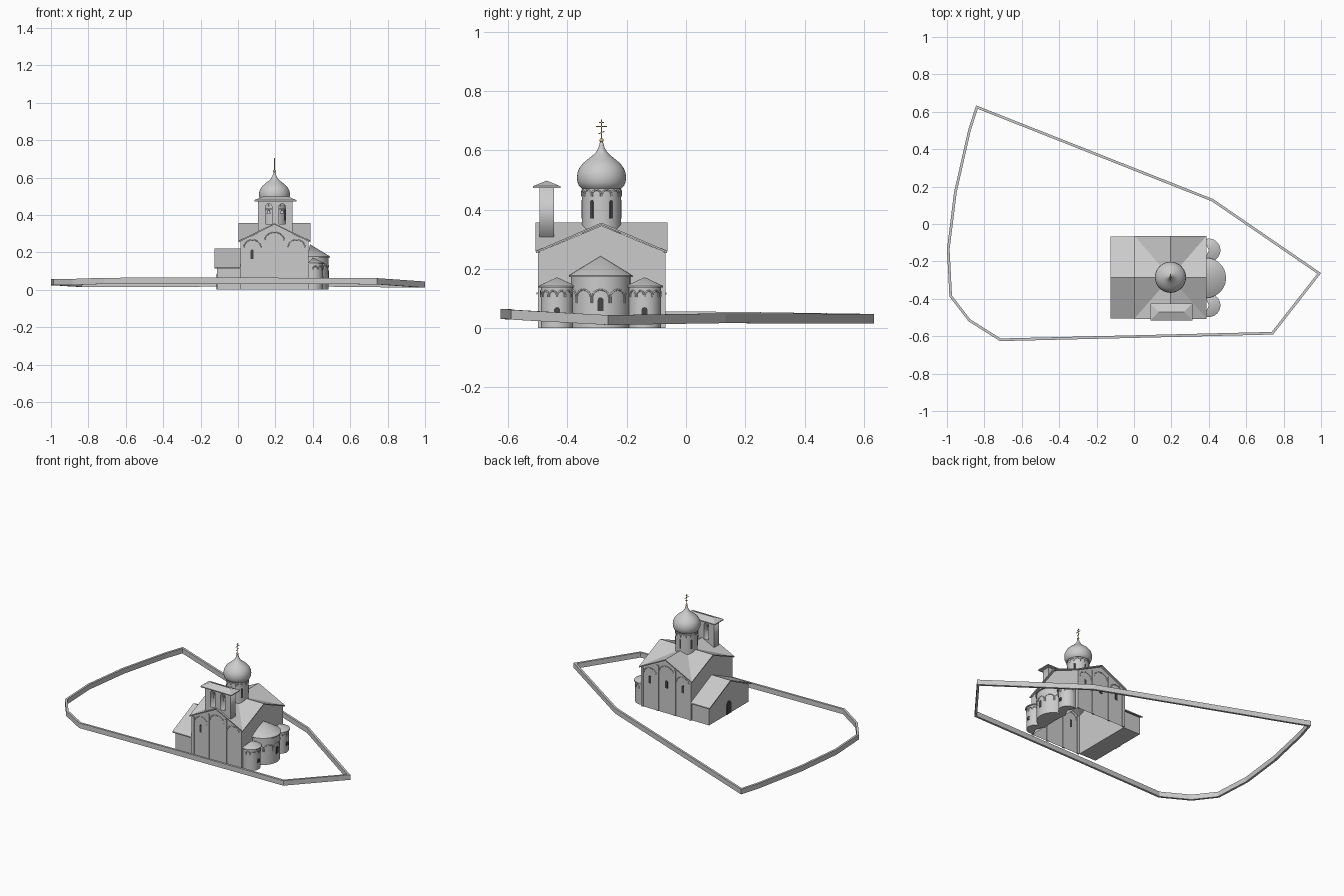
import bpy, bmesh
from math import pi, sin, cos, radians
from mathutils import Vector

if "Cube" in bpy.data.objects:
    bpy.data.objects.remove(bpy.data.objects["Cube"])

CX, CY = 0.195, -0.285


def material(name, rgb):
    m = bpy.data.materials.new(name)
    m.diffuse_color = (*rgb, 1)
    m.use_nodes = True
    m.node_tree.nodes["Principled BSDF"].inputs["Base Color"].default_value = m.diffuse_color
    return m


GOLD = material("gold", (0.65, 0.48, 0.2))
DARK = material("dark_opening", (0.06, 0.06, 0.06))


def mesh(name, verts, faces, mat=None, smooth=False):
    me = bpy.data.meshes.new(name)
    me.from_pydata(verts, [], faces)
    bm = bmesh.new()
    bm.from_mesh(me)
    bmesh.ops.remove_doubles(bm, verts=bm.verts, dist=1e-6)
    bmesh.ops.recalc_face_normals(bm, faces=bm.faces)
    bm.to_mesh(me)
    bm.free()
    ob = bpy.data.objects.new(name, me)
    bpy.context.collection.objects.link(ob)
    if mat:
        me.materials.append(mat)
    if smooth:
        select(ob)
        bpy.ops.object.shade_smooth_by_angle(angle=radians(35))
    return ob


def select(ob):
    bpy.ops.object.select_all(action='DESELECT')
    ob.select_set(True)
    bpy.context.view_layer.objects.active = ob


def box(name, lo, hi, mat=None):
    v = [(x, y, z) for x in (lo[0], hi[0]) for y in (lo[1], hi[1]) for z in (lo[2], hi[2])]
    f = [(0, 1, 3, 2), (4, 6, 7, 5), (0, 4, 5, 1), (2, 3, 7, 6), (0, 2, 6, 4), (1, 5, 7, 3)]
    return mesh(name, v, f, mat)


def prism_x(name, yz, x0, x1):
    n = len(yz)
    v = [(x, y, z) for x in (x0, x1) for y, z in yz]
    f = [tuple(range(n)), tuple(range(n, 2 * n))]
    f += [(i, (i + 1) % n, n + (i + 1) % n, n + i) for i in range(n)]
    return mesh(name, v, f)


def lathe(name, profile, cx, cy, a0=0, a1=360, n=32, mat=None):
    v, f, k = [], [], len(profile)
    for i in range(n + 1):
        a = radians(a0 + (a1 - a0) * i / n)
        v += [(cx + r * cos(a), cy + r * sin(a), z) for r, z in profile]
    for i in range(n):
        for j in range(k - 1):
            f.append((i * k + j, (i + 1) * k + j, (i + 1) * k + j + 1, i * k + j + 1))
    ob = mesh(name, v, f, mat)
    bm = bmesh.new()
    bm.from_mesh(ob.data)
    bmesh.ops.dissolve_degenerate(bm, dist=1e-6, edges=bm.edges)
    bm.to_mesh(ob.data)
    bm.free()
    select(ob)
    bpy.ops.object.shade_smooth_by_angle(angle=radians(35))
    return ob


def curve(name, loops, cyclic, **props):
    cu = bpy.data.curves.new(name, 'CURVE')
    for k, val in props.items():
        setattr(cu, k, val)
    for pts in loops:
        sp = cu.splines.new('POLY')
        sp.points.add(len(pts) - 1)
        for p, q in zip(sp.points, pts):
            p.co = (q[0], q[1], q[2] if len(q) > 2 else 0, 1)
        sp.use_cyclic_u = cyclic
    ob = bpy.data.objects.new(name, cu)
    bpy.context.collection.objects.link(ob)
    return ob


def to_mesh(ob):
    select(ob)
    bpy.ops.object.convert(target='MESH')
    return bpy.context.object


def arch(cx, z0, w, h, n=10):
    r = w / 2
    return [(cx - r, z0), (cx + r, z0)] + [
        (cx + r * cos(pi * i / n), z0 + h - r + r * sin(pi * i / n)) for i in range(n + 1)]


def plate(name, loops, depth, loc, angle, mat=None):
    # flat outline standing upright and facing outward at the given angle
    ob = curve(name, loops, True, dimensions='2D', fill_mode='BOTH', extrude=depth / 2)
    ob.location = loc
    ob.rotation_euler = (pi / 2, 0, radians(angle) + pi / 2)
    ob = to_mesh(ob)
    if mat:
        ob.data.materials.append(mat)
    return ob


def window(name, x, y, z, w, h, angle):
    plate(name, [arch(0, 0, w, h)], 0.005, (x, y, z), angle, DARK)


def arcade(name, cx, cy, r, z_low, z_spring, rise, n, a0, a1):
    # raised rib of small arches wrapped round a cylinder
    loops, step = [], (a1 - a0) / n
    for i in range(n):
        mid = a0 + step * (i + 0.5)
        pts = [(-0.46, z_low)] + [(-0.46 * cos(pi * t / 8), z_spring + rise * sin(pi * t / 8))
                                  for t in range(9)] + [(0.46, z_low)]
        loops.append([(cx + r * cos(radians(mid + u * step)), cy + r * sin(radians(mid + u * step)), z)
                      for u, z in pts])
    return to_mesh(curve(name, loops, False, dimensions='3D', bevel_depth=0.003, bevel_resolution=1))


def cross_gable(x, y, z_eave, z_ridge):
    corners = [(CX + sx * x, CY + sy * y, z_eave) for sx, sy in ((-1, -1), (1, -1), (1, 1), (-1, 1))]
    mids = [(CX, CY - y, z_ridge), (CX + x, CY, z_ridge), (CX, CY + y, z_ridge), (CX - x, CY, z_ridge)]
    return corners, mids


# Main hall: four gabled walls, open underneath
c, m = cross_gable(0.182, 0.21, 0.258, 0.346)
base = [(x, y, 0) for x, y, z in c]
mesh("hall_walls", base + c + m, [(i, (i + 1) % 4, 4 + (i + 1) % 4, 8 + i, 4 + i) for i in range(4)])
c, m = cross_gable(0.193, 0.222, 0.26, 0.356)
roof = mesh("hall_roof", c + m + [(CX, CY, 0.356)],
            [f for i in range(4) for f in ((i, 4 + i, 8), (4 + i, (i + 1) % 4, 8))])
mod = roof.modifiers.new("thickness", 'SOLIDIFY')
mod.thickness = 0.007

# Wall strips, blind arches and windows on the long sides
for side, s in (("front", -1), ("back", 1)):
    y = CY + s * 0.21
    for i, u in enumerate((-0.174, -0.062, 0.062, 0.174)):
        top = 0.255 if abs(u) > 0.1 else 0.3
        box(f"{side}_wall_strip_{i}", (CX + u - 0.008, y - 0.005, 0), (CX + u + 0.008, y + 0.005, top))
    ribs = []
    for u, z, r in ((-0.118, 0.225, 0.046), (0, 0.265, 0.052), (0.118, 0.225, 0.046)):
        ribs.append([(CX + u + r * cos(pi * t / 10), y, z + 0.042 * sin(pi * t / 10)) for t in range(11)])
    to_mesh(curve(f"{side}_blind_arches", ribs, False, dimensions='3D', bevel_depth=0.003, bevel_resolution=1))
    window(f"{side}_window_west", 0.075, y, 0.165, 0.016, 0.05, s * 90)
    if s > 0:
        window("back_window_middle", CX, y, 0.165, 0.02, 0.05, 90)
        window("back_window_east", 0.315, y, 0.165, 0.016, 0.05, 90)

# Entrance hall on the left
prism_x("entrance_walls", [(-0.49, 0), (-0.08, 0), (-0.08, 0.115), (CY, 0.213), (-0.49, 0.115)], -0.112, 0.013)
prism_x("entrance_roof", [(-0.504, 0.113), (CY, 0.213), (-0.066, 0.113), (-0.066, 0.12), (CY, 0.221), (-0.504, 0.12)],
        -0.125, 0.013)
window("entrance_door", -0.112, CY, 0.0, 0.045, 0.085, 180)

# Three rounded apses on the right
for name, x, y, r, top, peak, a, n in (("main_apse", 0.385, -0.288, 0.1, 0.172, 0.243, 98, 28),
                                       ("front_apse", 0.4, -0.435, 0.055, 0.137, 0.172, 114, 20),
                                       ("back_apse", 0.4, -0.14, 0.055, 0.137, 0.172, 114, 20)):
    lathe(name + "_wall", [(0, 0), (r, 0), (r, top)], x, y, -a, a, n)
    lathe(name + "_roof", [(0, top), (r + 0.007, top), (r + 0.007, top + 0.006), (0, peak)], x, y, -a, a, n)
    big = name == "main_apse"
    window(name + "_window", x + r, y, 0.058 if big else 0.045, 0.02, 0.046 if big else 0.026, 0)
    if big:
        arcade(name + "_arches", x, y, r, 0.085, 0.105, 0.025, 5, -90, 90)
    else:
        arcade(name + "_arches", x, y, r, 0.105, 0.112, 0.014, 6, -90, 90)

# Drum and onion dome
lathe("drum", [(0.066, 0.31), (0.066, 0.475)], CX, CY, n=40)
for i in range(6):
    a = 30 + 60 * i
    window(f"drum_window_{i}", CX + 0.065 * cos(radians(a)), CY + 0.065 * sin(radians(a)), 0.37, 0.012, 0.062, a)
arcade("drum_arches", CX, CY, 0.066, 0.445, 0.452, 0.014, 12, 0, 360)
lathe("onion_dome", [(0, 0.472), (0.068, 0.472), (0.076, 0.48), (0.081, 0.492), (0.083, 0.508), (0.081, 0.525),
                     (0.075, 0.54), (0.064, 0.555), (0.048, 0.569), (0.031, 0.582), (0.018, 0.595),
                     (0.01, 0.61), (0.005, 0.628), (0, 0.632)], CX, CY, n=40)

# Gilded ball and cross
lathe("cross_ball", [(0.007 * sin(pi * i / 8), 0.634 - 0.007 * cos(pi * i / 8)) for i in range(9)], CX, CY, n=16, mat=GOLD)
for name, half, z, tilt in (("cross_bar_top", 0.009, 0.694, 0), ("cross_bar_main", 0.018, 0.681, 0),
                            ("cross_bar_foot", 0.011, 0.66, 0.4)):
    bar = box(name, (-0.0015, -half, -0.0015), (0.0015, half, 0.0015), GOLD)
    bar.location = (CX, CY, z)
    bar.rotation_euler.x = tilt
box("cross_post", (CX - 0.0015, CY - 0.0015, 0.63), (CX + 0.0015, CY + 0.0015, 0.704), GOLD)

# Bell wall with two arched openings, bells and hipped roof
BX, BY = 0.2, -0.47
plate("bell_wall", [[(-0.092, 0.3), (0.092, 0.3), (0.092, 0.476), (-0.092, 0.476)],
                    arch(-0.036, 0.352, 0.034, 0.108), arch(0.036, 0.352, 0.034, 0.108)],
      0.05, (BX, BY, 0), -90)
for i, u in enumerate((-0.036, 0.036)):
    lathe(f"bell_{i}", [(0, 0.408), (0.011, 0.408), (0.008, 0.416), (0.006, 0.425), (0, 0.429)], BX + u, BY, n=14)
    box(f"bell_beam_{i}", (BX + u - 0.018, BY - 0.003, 0.429), (BX + u + 0.018, BY + 0.003, 0.434))
v = [(BX + sx * 0.113, BY + sy * 0.046, z) for z in (0.473, 0.479)
     for sx, sy in ((-1, -1), (1, -1), (1, 1), (-1, 1))] + [(BX - 0.068, BY, 0.498), (BX + 0.068, BY, 0.498)]
mesh("bell_wall_roof", v, [(3, 2, 1, 0)] + [(i, (i + 1) % 4, 4 + (i + 1) % 4, 4 + i) for i in range(4)]
     + [(4, 5, 9, 8), (5, 6, 9), (6, 7, 8, 9), (7, 4, 8)])

# Low enclosing wall following the ground: x, y, base height at each corner
path = [(-0.84, 0.625, 0.015), (-0.88, 0.5, 0.017), (-0.955, 0.17, 0.022), (-0.993, -0.135, 0.024),
        (-0.98, -0.385, 0.025), (-0.88, -0.515, 0.025), (-0.715, -0.619, 0.031), (0.0, -0.602, 0.032),
        (0.74, -0.584, 0.029), (0.99, -0.264, 0.011), (0.42, 0.127, 0.017)]
pts = [Vector(p) for p in path]
n, v, f = len(pts), [], []
for i, p in enumerate(pts):
    d0, d1 = (p - pts[i - 1]).xy.normalized(), (pts[(i + 1) % n] - p).xy.normalized()
    n0, n1 = Vector((d0.y, -d0.x)), Vector((d1.y, -d1.x))
    miter = (n0 + n1) / (1 + n0.dot(n1))
    for w, h in ((-0.007, 0), (0.007, 0), (0.007, 0.033), (-0.007, 0.033)):
        v.append((p.x + miter.x * w, p.y + miter.y * w, p.z + h))
    j = (i + 1) % n
    f += [(4 * i + k, 4 * i + (k + 1) % 4, 4 * j + (k + 1) % 4, 4 * j + k) for k in range(4)]
mesh("boundary_wall", v, f)
